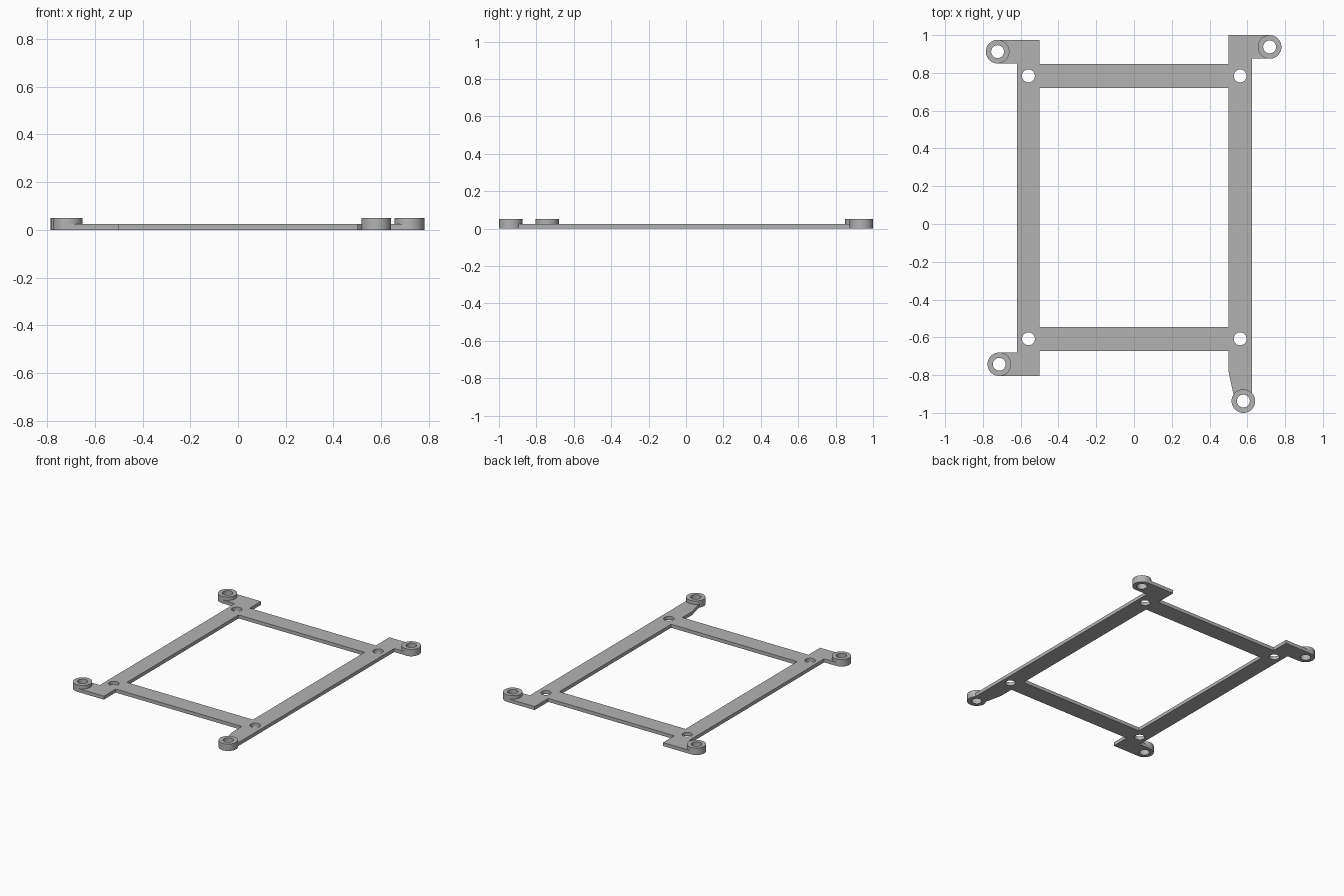
import bpy, bmesh

if "Cube" in bpy.data.objects:
    bpy.data.objects.remove(bpy.data.objects["Cube"])

T, H = 0.025, 0.05            # plate thickness, boss height
R_BOSS, R_HOLE = 0.0625, 0.034

grey = bpy.data.materials.new("grey")
grey.diffuse_color = (0.45, 0.45, 0.45, 1)
grey.use_nodes = True
grey.node_tree.nodes["Principled BSDF"].inputs["Base Color"].default_value = grey.diffuse_color


def prism(name, points, z0, z1):
    """Extrude a flat outline between two heights."""
    bm = bmesh.new()
    face = bm.faces.new([bm.verts.new((x, y, z0)) for x, y in points])
    top = bmesh.ops.extrude_face_region(bm, geom=[face])["geom"]
    bmesh.ops.translate(bm, vec=(0, 0, z1 - z0),
                        verts=[v for v in top if isinstance(v, bmesh.types.BMVert)])
    bmesh.ops.recalc_face_normals(bm, faces=bm.faces)
    mesh = bpy.data.meshes.new(name)
    bm.to_mesh(mesh)
    bm.free()
    obj = bpy.data.objects.new(name, mesh)
    bpy.context.collection.objects.link(obj)
    mesh.materials.append(grey)
    return obj


def cylinder(name, x, y, r, z0, z1):
    bpy.ops.mesh.primitive_cylinder_add(vertices=48, radius=r, depth=z1 - z0,
                                        location=(x, y, (z0 + z1) / 2))
    obj = bpy.context.object
    obj.name = name
    obj.data.materials.append(grey)
    return obj


def combine(target, tool, operation):
    """Apply a boolean and remove the tool object."""
    tool.hide_render = True
    mod = target.modifiers.new("cut", "BOOLEAN")
    mod.operation, mod.object, mod.solver = operation, tool, "EXACT"
    bpy.context.view_layer.objects.active = target
    bpy.ops.object.modifier_apply(modifier=mod.name)
    bpy.data.objects.remove(tool)


bosses = [(-0.722, 0.9125), (0.718, 0.9375), (-0.713, -0.7425), (0.579, -0.9375)]
screw_holes = [(x, y) for x in (-0.559, 0.562) for y in (0.784, -0.608)]

# Plate outline: two rails, two cross bars and the four corner tabs
outline = [
    (-0.722, 0.975), (-0.50, 0.975), (-0.50, 0.847),
    (0.50, 0.847), (0.50, 1.0), (0.718, 1.0), (0.718, 0.877), (0.625, 0.877),
    (0.625, -0.915), (0.533, -0.93), (0.50, -0.78),
    (0.50, -0.672), (-0.50, -0.672), (-0.50, -0.805),
    (-0.713, -0.805), (-0.713, -0.68), (-0.62, -0.68),
    (-0.62, 0.849), (-0.722, 0.849),
]
frame = prism("mounting_frame", outline, 0, T)

# Large central opening
opening = prism("opening_cutter", [(-0.50, -0.545), (0.50, -0.545), (0.50, 0.72), (-0.50, 0.72)],
                -0.1, 0.1)
combine(frame, opening, "DIFFERENCE")

# Raised round bosses at the tab ends
for x, y in bosses:
    combine(frame, cylinder("boss", x, y, R_BOSS, 0, H), "UNION")

# Through holes in the bosses and in the frame corners
for x, y in bosses + screw_holes:
    combine(frame, cylinder("hole_cutter", x, y, R_HOLE, -0.1, 0.1), "DIFFERENCE")

# Smooth the round walls, keep the edges sharp
bpy.ops.object.select_all(action="DESELECT")
frame.select_set(True)
bpy.context.view_layer.objects.active = frame
bpy.ops.object.shade_smooth_by_angle(angle=0.5)
